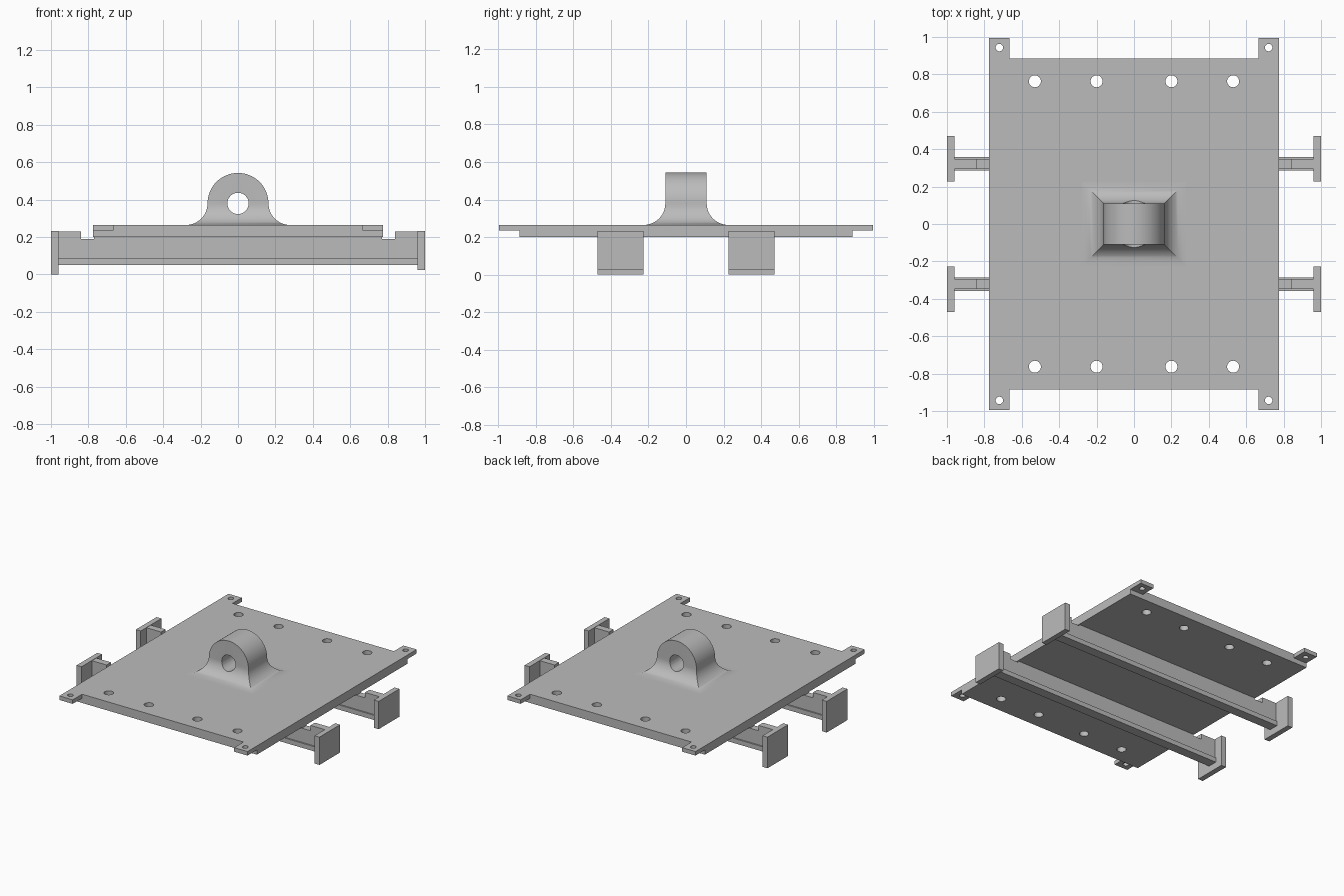
import bpy, bmesh, math
from mathutils import Matrix

cube = bpy.data.objects.get("Cube")
if cube:
    bpy.data.objects.remove(cube, do_unlink=True)

grey = bpy.data.materials.new("plain grey")
grey.use_nodes = True
grey.diffuse_color = (0.5, 0.5, 0.5, 1)
grey.node_tree.nodes["Principled BSDF"].inputs["Base Color"].default_value = (0.5, 0.5, 0.5, 1)


def finish(name, bm):
    bmesh.ops.recalc_face_normals(bm, faces=bm.faces)
    mesh = bpy.data.meshes.new(name)
    bm.to_mesh(mesh)
    bm.free()
    mesh.materials.append(grey)
    obj = bpy.data.objects.new(name, mesh)
    bpy.context.collection.objects.link(obj)
    return obj


def add_box(bm, x, y, z):
    """Add a box from (min, max) pairs."""
    size = [b - a for a, b in (x, y, z)]
    mid = [(a + b) / 2 for a, b in (x, y, z)]
    bmesh.ops.create_cube(bm, size=1, matrix=Matrix.Translation(mid) @ Matrix.Diagonal((*size, 1)))


def add_pin(bm, centre, radius, depth, turn=0):
    matrix = Matrix.Translation(centre) @ Matrix.Rotation(turn, 4, 'X')
    bmesh.ops.create_cone(bm, cap_ends=True, segments=32, radius1=radius, radius2=radius,
                          depth=depth, matrix=matrix)


def box(name, x, y, z):
    bm = bmesh.new()
    add_box(bm, x, y, z)
    return finish(name, bm)


def activate(obj):
    bpy.ops.object.select_all(action='DESELECT')
    obj.select_set(True)
    bpy.context.view_layer.objects.active = obj


def cut(obj, bm):
    """Subtract the cutter mesh, apply, then smooth the round faces."""
    cutter = finish("cutter", bm)
    cutter.hide_render = True
    mod = obj.modifiers.new("cut", 'BOOLEAN')
    mod.operation = 'DIFFERENCE'
    mod.solver = 'EXACT'
    mod.object = cutter
    activate(obj)
    bpy.ops.object.modifier_apply(modifier=mod.name)
    bpy.data.objects.remove(cutter, do_unlink=True)
    bpy.ops.object.shade_smooth_by_angle(angle=math.radians(30))


# Base plate: corner tabs, thinned from below, and bolt holes
W, L, BODY, TAB_X = 0.775, 0.995, 0.885, 0.665
BOTTOM, TAB_Z, TOP = 0.2, 0.235, 0.265
plate = box("base_plate", (-W, W), (-L, L), (BOTTOM, TOP))
notches, holes = bmesh.new(), bmesh.new()
for s in (-1, 1):
    span = sorted((s * BODY, s * 1.2))
    add_box(notches, (-TAB_X, TAB_X), span, (0, 0.5))
    for x in (-0.53, -0.2, 0.2, 0.53):
        add_pin(holes, (x, s * 0.763, 0.23), 0.032, 0.3)
    for x in (-0.72, 0.72):
        add_pin(holes, (x, s * 0.943, 0.23), 0.02, 0.3)
cut(plate, notches)
under = bmesh.new()
for s in (-1, 1):
    add_box(under, (-1, 1), sorted((s * BODY, s * 1.2)), (0, TAB_Z))
cut(plate, under)
cut(plate, holes)

# Lifting lug: mitred concave flare topped by a round arch
HX, HY, R, CENTRE_Z, STEPS = 0.163, 0.11, 0.115, 0.38, 12
bm = bmesh.new()
rings = []
for i in range(STEPS + 1):
    a = math.pi / 2 * i / STEPS
    grow, z = R * (1 - math.sin(a)), CENTRE_Z - R * math.cos(a)
    x, y = HX + grow, HY + grow
    rings.append([bm.verts.new((sx * x, sy * y, z))
                  for sx, sy in ((1, -1), (1, 1), (-1, 1), (-1, -1))])
for low, high in zip(rings, rings[1:]):
    for k in range(4):
        n = (k + 1) % 4
        bm.faces.new((low[k], low[n], high[n], high[k]))
bm.faces.new(rings[0])
fr, br, bl, fl = rings[-1]
front, back = [fr], [br]
for i in range(1, 32):
    a = math.pi * i / 32
    x, z = HX * math.cos(a), CENTRE_Z + HX * math.sin(a)
    front.append(bm.verts.new((x, -HY, z)))
    back.append(bm.verts.new((x, HY, z)))
front.append(fl)
back.append(bl)
for i in range(32):
    bm.faces.new((front[i], back[i], back[i + 1], front[i + 1]))
bm.faces.new(front)
bm.faces.new(back)
lug = finish("lifting_lug", bm)
bore = bmesh.new()
add_pin(bore, (0, 0, CENTRE_Z), 0.057, 0.8, math.pi / 2)
cut(lug, bore)

# Cross beams: notched web, wider bottom flange, and end plates
half = [(0.96, 0.085), (0.96, 0.23), (0.84, 0.23), (0.84, 0.19), (0.77, 0.19), (0.77, BOTTOM)]
outline = half + [(-x, z) for x, z in reversed(half)]
for s, side in ((-1, "front"), (1, "rear")):
    bm = bmesh.new()
    face = bm.faces.new([bm.verts.new((x, s * 0.295, z)) for x, z in outline])
    grown = bmesh.ops.extrude_face_region(bm, geom=[face])
    moved = [v for v in grown["geom"] if isinstance(v, bmesh.types.BMVert)]
    bmesh.ops.translate(bm, verts=moved, vec=(0, s * 0.052, 0))
    finish(side + "_beam_web", bm)
    box(side + "_beam_flange", (-0.96, 0.96), sorted((s * 0.285, s * 0.357)), (0.05, 0.085))
    pad = sorted((s * 0.227, s * 0.47))
    box(side + "_right_end_plate", (-1, -0.96), pad, (0, 0.232))
    box(side + "_left_end_plate", (0.96, 1), pad, (0.025, 0.232))
